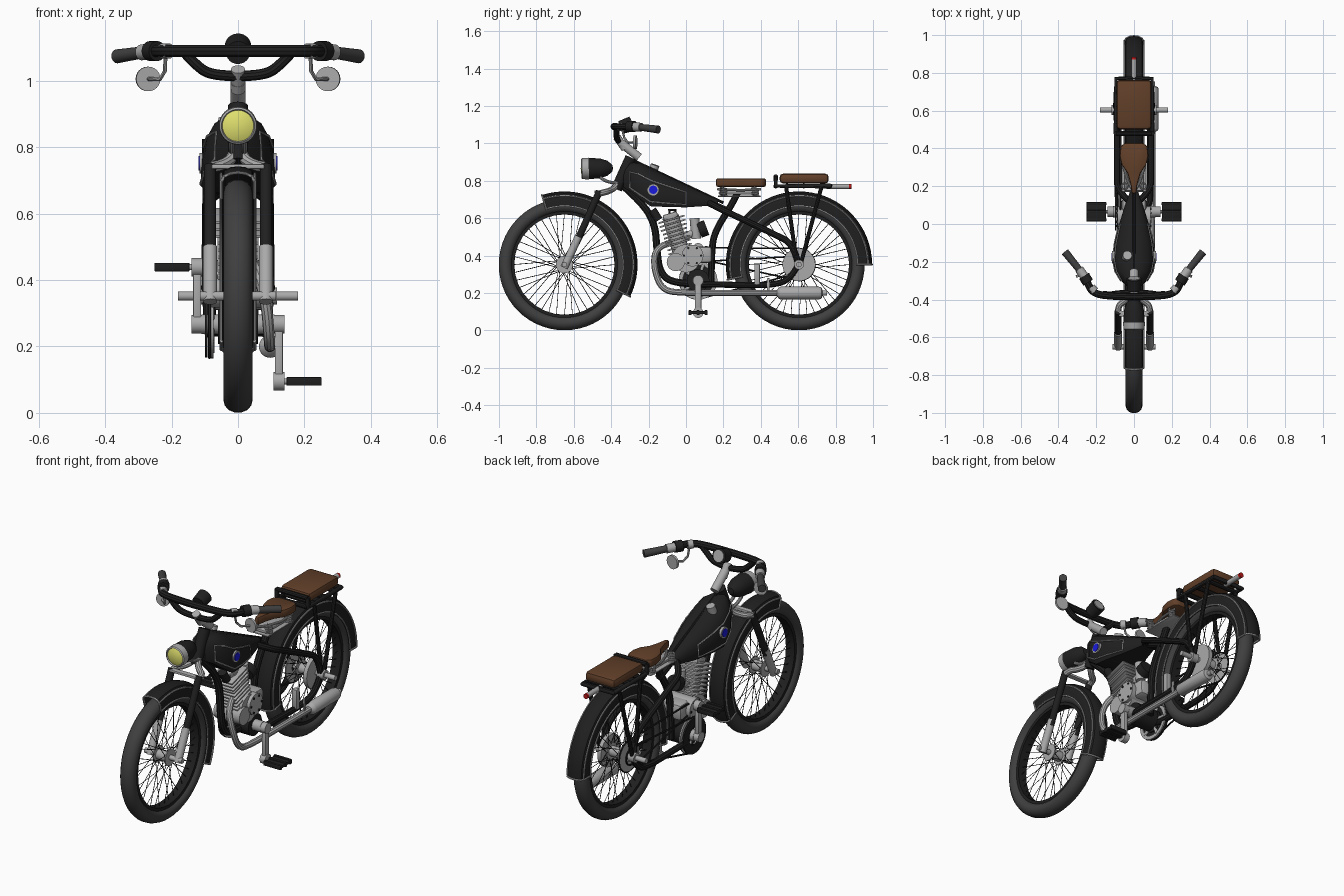
import bpy, bmesh
from math import pi, sin, cos, radians
from mathutils import Vector, Matrix

if "Cube" in bpy.data.objects:
    bpy.data.objects.remove(bpy.data.objects["Cube"])

def mat(name, *c):
    m = bpy.data.materials.new(name)
    m.diffuse_color = (*c, 1)
    m.use_nodes = True
    m.node_tree.nodes["Principled BSDF"].inputs["Base Color"].default_value = m.diffuse_color
    return m

BLACK, TYRE = mat("black", .014, .014, .014), mat("rubber", .05, .05, .05)
BROWN, LENS = mat("leather", .12, .05, .022), mat("lens", .75, .75, .16)
BLUE, RED = mat("blue", .01, .01, .7), mat("red", .5, .01, .01)
STEEL = mat("steel", .4, .4, .4)
FY, RY, WZ = -.65, .604, .352          # wheel centres

def add(name, bm, m, bevel=0):
    bmesh.ops.remove_doubles(bm, verts=bm.verts, dist=1e-5)
    bmesh.ops.recalc_face_normals(bm, faces=bm.faces)
    me = bpy.data.meshes.new(name)
    bm.to_mesh(me)
    bm.free()
    me.materials.append(m)
    o = bpy.data.objects.new(name, me)
    bpy.context.collection.objects.link(o)
    if bevel:
        b = o.modifiers.new("bevel", 'BEVEL')
        b.width, b.segments = bevel, 2
    return o

def skin(bm, rows, wrap=False):
    """Bridge rows of points with quads."""
    v = [[bm.verts.new(p) for p in r] for r in rows]
    for i in range(len(v) if wrap else len(v) - 1):
        a, b = v[i], v[(i + 1) % len(v)]
        for j in range(len(a) - 1):
            bm.faces.new((a[j], a[j + 1], b[j + 1], b[j]))
    return v

def lathe(name, prof, loc, m, axis=(1, 0, 0), seg=32, a0=0, a1=360):
    """Turn (distance along axis, radius) points round an axis."""
    bm, full = bmesh.new(), a1 - a0 == 360
    q = Vector((1, 0, 0)).rotation_difference(Vector(axis))
    ang = [radians(a0 + (a1 - a0) * i / seg) for i in range(seg + (not full))]
    skin(bm, [[Vector(loc) + q @ Vector((t, r * cos(a), r * sin(a))) for t, r in prof] for a in ang], full)
    return add(name, bm, m)

def rod(name, p, q, r, m, r2=None, seg=24):
    d = Vector(q) - Vector(p)
    return lathe(name, [(0, 0), (0, r), (d.length, r2 or r), (d.length, 0)], p, m, d, seg)

def disc(name, x0, x1, y, z, r, m, inner=0):
    prof = [(x0, inner), (x0, r), (x1, r), (x1, inner)] + ([(x0, inner)] if inner else [])
    return lathe(name, prof, (0, y, z), m)

def box(name, c, size, m, bevel=.004, rx=0):
    bm = bmesh.new()
    bmesh.ops.create_cube(bm, size=1, matrix=Matrix.Translation(c) @ Matrix.Rotation(rx, 4, 'X') @ Matrix.Diagonal((*size, 1)))
    return add(name, bm, m, bevel)

def tube(name, paths, r, m, mirror=False, smooth=True, closed=False, res=3):
    cu = bpy.data.curves.new(name, 'CURVE')
    cu.dimensions, cu.bevel_depth, cu.bevel_resolution, cu.use_fill_caps = '3D', r, res, True
    for s in (1, -1) if mirror else (1,):
        for p in paths:
            sp = cu.splines.new('NURBS' if smooth else 'POLY')
            sp.points.add(len(p) - 1)
            for pt, (x, y, z) in zip(sp.points, p):
                pt.co = (s * x, y, z, 1)
            sp.use_cyclic_u = closed
            if smooth:
                sp.order_u, sp.use_endpoint_u, sp.resolution_u = 3, True, 6
    cu.materials.append(m)
    o = bpy.data.objects.new(name, cu)
    bpy.context.collection.objects.link(o)
    return o

# wheels with tyre, rim, hub, spokes, fender and fender trim
for nm, y, a0, a1, ax in (("front", FY, -26, 108, .115), ("rear", RY, 0, 192, .18)):
    c = (0, y, WZ)
    lathe(nm + "_tyre", [(.044 * cos(k * pi / 7), .314 + .038 * sin(k * pi / 7)) for k in range(15)], c, TYRE, seg=56)
    disc(nm + "_rim", -.027, .027, y, WZ, .287, BLACK, .268)
    disc(nm + "_hub", -.035, .035, y, WZ, .028, STEEL)
    for s in (-1, 1):
        disc(nm + "_hub_flange", s * .033, s * .039, y, WZ, .046, STEEL)
    disc(nm + "_axle", -ax, ax, y, WZ, .014, STEEL)
    sp = []
    for k in range(40):
        a = 2 * pi * k / 40
        h = a + (.5 if k // 2 % 2 else -.5)
        sp.append([(.034 * (-1) ** k, y + .042 * cos(h), WZ + .042 * sin(h)), (0, y + .272 * cos(a), WZ + .272 * sin(a))])
    tube(nm + "_spokes", sp, .0018, BLACK, smooth=False, res=0)
    half = [(.05, .308), (.05, .36), (.042, .379), (.022, .388)]
    f = lathe(nm + "_fender", half + [(0, .391)] + [(-x, r) for x, r in half[::-1]], c, BLACK, seg=36, a0=a0, a1=a1)
    f.modifiers.new("thickness", 'SOLIDIFY').thickness = .004
    arc = [radians(a0 + (a1 - a0) * k / 36) for k in range(37)]
    trim = [(.051, y + r * cos(a), WZ + r * sin(a)) for r, aa in ((.368, arc), (.312, arc[::-1])) for a in aa]
    tube(nm + "_fender_trim", [trim], .0045, STEEL, True, False, True, 1)
    for a in (arc[0], arc[-1]):
        tube(nm + "_fender_lip", [[(x, y + r * cos(a), WZ + r * sin(a)) for x, r in half + [(0, .391)]]], .005, STEEL, True, False)
disc("rear_brake_drum", .04, .062, RY, WZ, .088, STEEL)
disc("rear_sprocket", -.074, -.068, RY, WZ, .085, STEEL, .03)

# fuel tank: y, bottom z, top z, half width
ST = [(-.335, .765, .865, .03), (-.3, .745, .9, .07), (-.25, .705, .9, .1), (-.19, .664, .872, .112), (-.1, .66, .828, .102),
      (0, .658, .78, .078), (.1, .665, .731, .048), (.17, .672, .7, .022)]
def section(y, b, t, w):
    h = t - b
    s = [(w * .9, b), (w, b + .12 * h), (w, b + .4 * h), (w * .92, b + .66 * h), (w * .7, b + .86 * h), (w * .35, b + .97 * h)]
    s = [(0, b)] + s + [(0, t)] + [(-x, z) for x, z in s[::-1]] + [(0, b)]
    return [(x, y, z) for x, z in s]
bm = bmesh.new()
for r in (lambda v: (v[0], v[-1]))(skin(bm, [section(*s) for s in ST])):
    bm.faces.new(r[:-1])
add("fuel_tank", bm, BLACK)
low = [(w + .001, y, b + .12 * (t - b)) for y, b, t, w in ST[1:6]]
up = [(w * .92 + .001, y, b + .66 * (t - b)) for y, b, t, w in ST[1:6]]
tube("tank_pinstripe", [low + up[::-1]], .004, STEEL, True, False, True, 1)
for s in (-1, 1):
    disc("tank_badge_rim", s * .095, s * .116, -.175, .752, .031, STEEL)
    disc("tank_badge", s * .1, s * .119, -.175, .752, .022, BLUE)
rod("tank_cap", (-.04, -.18, .84), (-.035, -.165, .885), .024, STEEL)
tube("tank_ridge", [[(0, -.28, .908), (0, .2, .682)]], .008, BLACK, smooth=False)

# frame
rod("head_tube", (0, -.372, .755), (0, -.295, .925), .03, BLACK)
tube("down_tube", [[(0, -.345, .78), (0, -.24, .69), (0, -.165, .57), (0, -.155, .42), (0, -.14, .31), (0, -.07, .25), (0, .06, .25)]], .02, BLACK)
tube("top_tube", [[(0, -.3, .87), (0, .24, .63)]], .02, BLACK, smooth=False)
tube("seat_stays", [[(.0, .1, .695), (.09, .17, .655), (.09, .27, .61), (.09, .46, .52), (.09, .58, .46), (.09, .6, .35)]], .017, BLACK, True)
tube("chain_stays", [[(0, .04, .25), (.085, .08, .245), (.085, .2, .245), (.085, .45, .24), (.088, .56, .27), (.09, .6, .352)]], .017, BLACK, True)
tube("seat_tube", [[(0, .275, .735), (0, .25, .68), (0, .16, .54), (0, .135, .44), (0, .135, .25)]], .019, BLACK)
for s in (-1, 1):
    disc("axle_nut", s * .08, s * .118, RY, WZ, .026, STEEL)

# fork
tube("fork_crown", [[(0, -.345, .83), (.01, -.37, .77), (.05, -.41, .745), (.084, -.43, .74), (.084, -.47, .73)]], .017, STEEL, True)
for s in (-1, 1):
    rod("fork_upper", (s * .084, -.462, .745), (s * .084, -.585, .47), .0185, BLACK)
    rod("fork_lower", (s * .084, -.575, .5), (s * .084, -.652, .335), .021, STEEL)
box("fork_brace", (0, -.475, .742), (.16, .03, .014), STEEL)

# headlight
lathe("headlight_shell", [(0, 0), (.004, .018), (.03, .04), (.07, .053), (.135, .057)], (0, -.39, .868), BLACK, (0, -1, -.02))
lathe("headlight_rim", [(.13, .058), (.165, .056), (.17, .05), (.16, .046)], (0, -.39, .868), STEEL, (0, -1, -.02))
lathe("headlight_lens", [(.162, .048), (.17, .03), (.173, 0)], (0, -.39, .868), LENS, (0, -1, -.02))
tube("headlight_bracket", [[(.02, -.36, .79), (.02, -.42, .785), (.02, -.46, .82)]], .009, STEEL, True)

# handlebars, grips, gauge and mirrors
rod("stem_lower", (0, -.25, .925), (0, -.345, 1.0), .023, STEEL)
rod("stem_clamp", (0, -.325, .97), (0, -.37, 1.035), .021, STEEL)
tube("handlebar", [[(-x, y, z) for x, y, z in B] + [(x, y, z) for x, y, z in B[::-1]]
     for B in [[(.28, -.25, 1.087), (.25, -.3, 1.09), (.22, -.37, 1.09), (.1, -.385, 1.09)]]], .019, BLACK)
tube("handlebar_loop", [[(.16, -.37, 1.085), (.13, -.375, 1.05), (.08, -.365, 1.015), (0, -.362, 1.015)]], .016, BLACK, True)
for s in (-1, 1):
    rod("grip_collar", (s * .25, -.295, 1.09), (s * .29, -.24, 1.086), .024, STEEL)
    rod("switch_pod", (s * .243, -.31, 1.09), (s * .265, -.275, 1.09), .03, BLACK)
    rod("grip", (s * .287, -.245, 1.086), (s * .365, -.148, 1.074), .018, TYRE, .021)
    rod("mirror_clamp", (s * .208, -.357, 1.09), (s * .227, -.335, 1.09), .023, STEEL)
    rod("mirror", (s * .27, -.278, 1.006), (s * .272, -.265, 1.006), .037, STEEL)
tube("mirror_arm", [[(.218, -.345, 1.09), (.22, -.33, 1.03), (.235, -.31, 1.005), (.27, -.28, 1.006)]], .006, STEEL, True, False)
rod("gauge_body", (0, -.35, 1.085), (0, -.29, 1.105), .036, BLACK, .04)
rod("gauge_face", (0, -.295, 1.103), (0, -.286, 1.106), .031, STEEL)

# saddle with springs
half = [(.011, .16), (.018, .21), (.035, .27), (.066, .315), (.076, .36), (.072, .41), (.05, .428)]
bm = bmesh.new()
face = bm.faces.new([bm.verts.new((x, y, .768)) for x, y in half + [(-x, y) for x, y in half[::-1]]])
top = bmesh.ops.extrude_face_region(bm, geom=[face])["geom"]
bmesh.ops.translate(bm, verts=[v for v in top if isinstance(v, bmesh.types.BMVert)], vec=(0, 0, .045))
add("saddle", bm, BROWN, .01)
tube("saddle_rails", [[(0, .17, .755), (.03, .22, .752), (.055, .3, .75), (.055, .4, .755)]], .007, STEEL, True, False)
box("saddle_clamp", (0, .275, .735), (.1, .2, .014), STEEL)
tube("saddle_springs", [[(.05 + .017 * cos(k * .9), y + .017 * sin(k * .9), .72 + .0016 * k) for k in range(29)] for y in (.2, .37)],
     .005, STEEL, True, False, res=1)
box("saddle_spring_plate", (0, .285, .718), (.13, .23, .008), STEEL)

# luggage rack, pad and tail light
box("rear_pad", (0, .632, .812), (.185, .262, .052), BROWN, .018)
tube("rack_rails", [[(.095, .48, .825), (.095, .48, .772), (.095, .77, .772), (0, .77, .772)], [(0, .48, .772), (.095, .48, .772)],
     [(0, .48, .822), (.095, .48, .822)]] + [[(0, y, .772), (.095, y, .772)] for y in (.54, .63, .72)], .013, BLACK, True, False)
tube("rack_legs", [[(.095, .535, .77), (.1, .592, .36)], [(.095, .725, .77), (.1, .615, .36)]], .011, BLACK, True, False)
rod("tail_light_tube", (0, .75, .77), (0, .872, .77), .014, STEEL)
rod("tail_light", (0, .872, .77), (0, .884, .77), .014, RED)

# engine: finned cylinder on a crankcase
p, d = Vector((0, -.028, .425)), Vector((0, -.055, .185)).normalized()
rx = .29
rod("cylinder_barrel", p - d * .08, p + d * .19, .045, STEEL)
for k in range(9):
    w = .125 if k < 6 else .135
    box("cooling_fin", p + d * (.022 * k), (w, w + .01, .009), STEEL, .003, rx)
box("cylinder_head", p + d * .195, (.08, .08, .03), STEEL, .008, rx)
tube("spark_plug", [[(0, -.085, .61), (0, -.09, .645), (0, -.05, .642)]], .008, BLACK, smooth=False)
rod("ignition_coil", (.03, -.18, .645), (.03, -.145, .59), .022, BLACK)
disc("crankcase", -.07, .07, .0, .385, .075, STEEL)
box("gearbox", (0, .075, .405), (.13, .13, .09), STEEL, .02)
disc("clutch_cover", -.088, .088, .035, .4, .058, STEEL)
disc("magneto_cover", -.08, .08, -.055, .365, .048, STEEL)
for s in (-1, 1):
    for k in range(6):
        disc("cover_screw", s * .086, s * .092, .035 + .046 * cos(k * pi / 3), .4 + .046 * sin(k * pi / 3), .006, BLACK)
rod("intake", (0, -.03, .49), (0, .07, .535), .02, STEEL)
rod("carburettor", (0, .055, .49), (0, .045, .6), .026, STEEL)
rod("air_filter", (0, .07, .535), (0, .11, .55), .042, BLACK)

# exhaust
tube("exhaust_pipe", [[(.03, -.08, .47), (.05, -.16, .45), (.085, -.175, .34), (.095, -.13, .215), (.095, -.02, .2), (.097, .2, .2), (.097, .5, .2)]], .017, STEEL)
lathe("muffler", [(0, .016), (.012, .03), (.02, .034), (.225, .034), (.24, .03), (.245, .014), (.27, .014), (.27, 0)], (.097, .485, .2), STEEL, (0, 1, 0))
box("muffler_strap", (.1, .44, .235), (.012, .014, .09), STEEL)
box("stand_bracket", (.09, .38, .3), (.03, .03, .11), STEEL)

# cranks, chainring, pedals and chains
CY, CZ = .065, .267
disc("bottom_bracket", -.11, .11, CY, CZ, .03, STEEL)
disc("bracket_shell", -.06, .06, CY, CZ, .06, BLACK)
disc("chainring", -.082, -.074, CY, CZ, .103, STEEL, .082)
disc("chainring_plate", -.081, -.075, CY, CZ, .06, BLACK)
disc("chain_guard", -.1, -.092, CY, CZ, .1, BLACK, .05)
for k in range(5):
    a = k * 2 * pi / 5
    rod("chainring_arm", (-.08, CY, CZ), (-.08, CY + .09 * cos(a), CZ + .09 * sin(a)), .009, STEEL)
for s in (-1, 1):
    pz = CZ - s * .172
    box("crank_arm", (s * .123, CY, (CZ + pz) / 2), (.024, .034, .17), STEEL)
    for z in (CZ, pz):
        disc("crank_boss", s * .107, s * .14, CY, z, .028, STEEL)
    disc("pedal_spindle", s * .13, s * .2, CY, pz, .009, STEEL)
    box("pedal_body", (s * .199, CY, pz), (.104, .085, .016), BLACK)
    for y in (-.043, 0, .043):
        box("pedal_tread", (s * .199, CY + y, pz), (.106, .016, .026), BLACK, .003)
def chain(name, x, y0, z0, r0, r1):
    pts = [(x, y0 + r0 * cos(a), z0 + r0 * sin(a)) for a in (pi * (.5 + k / 10) for k in range(11))]
    pts += [(x, RY + r1 * cos(a), WZ + r1 * sin(a)) for a in (pi * (1.5 + k / 10) for k in range(11))]
    tube(name, [pts], .005, BLACK, False, False, True, 1)
chain("pedal_chain", -.086, CY, CZ, .1, .045)
chain("drive_chain", -.071, .09, .41, .032, .086)

# turn curves to meshes and smooth rounded surfaces
bpy.ops.object.select_all(action='SELECT')
bpy.context.view_layer.objects.active = bpy.data.objects["seat_tube"]
bpy.ops.object.convert(target='MESH')
bpy.ops.object.select_all(action='SELECT')
bpy.ops.object.shade_smooth_by_angle(angle=radians(35))
